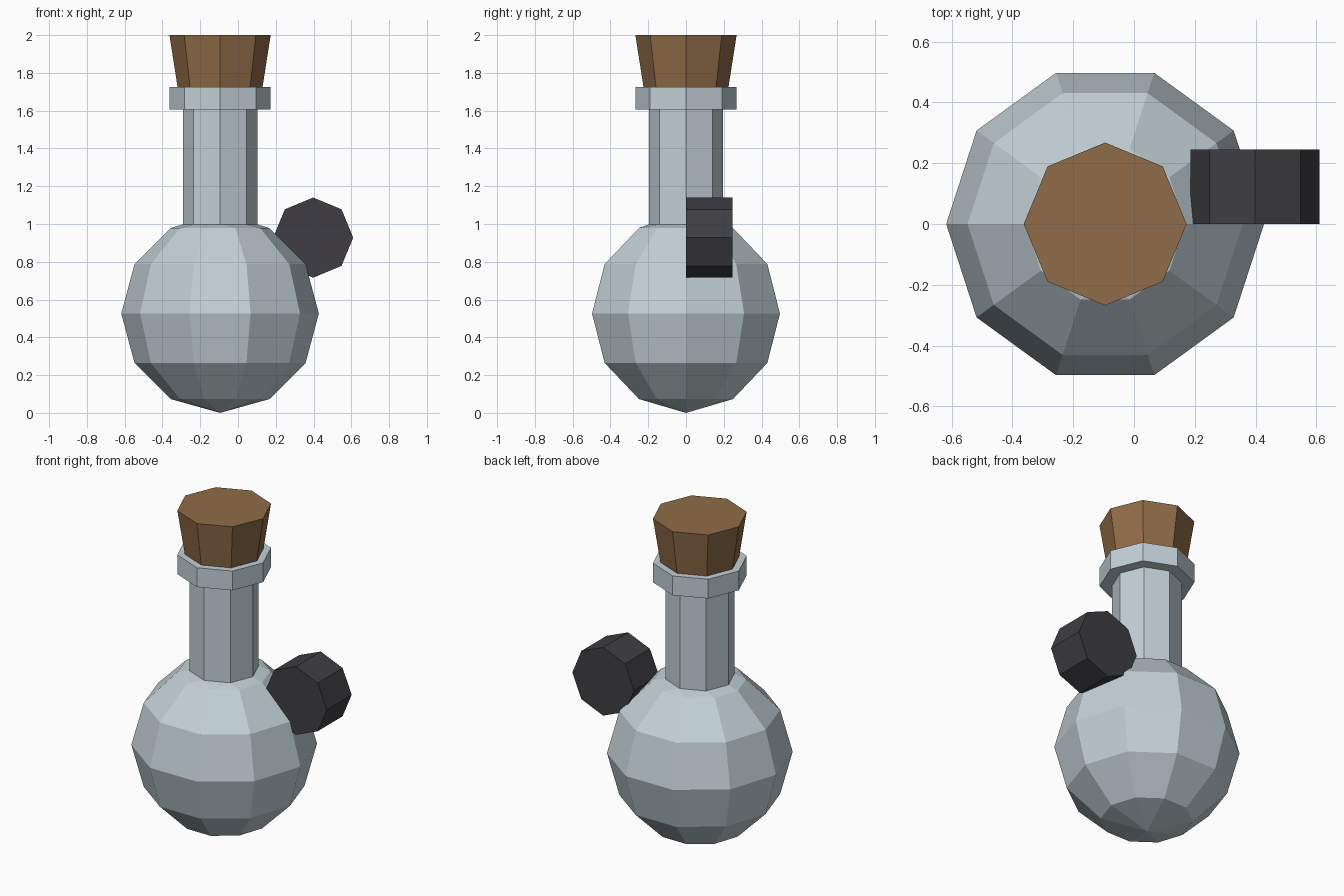
import bpy, bmesh
from math import sin, cos, pi

if "Cube" in bpy.data.objects:
    bpy.data.objects.remove(bpy.data.objects["Cube"])

CX = -0.095  # bottle axis


def ring(bm, n, r, z):
    return [bm.verts.new((r * cos(2 * pi * i / n), r * sin(2 * pi * i / n), z))
            for i in range(n)]


def skin(bm, a, b):
    n = len(a)
    for i in range(n):
        j = (i + 1) % n
        bm.faces.new((a[i], a[j], b[j], b[i]))


def stack(bm, n, profile):
    rings = [ring(bm, n, r, z) for r, z in profile]
    for a, b in zip(rings, rings[1:]):
        skin(bm, a, b)
    return rings


def loop_edges(bm, verts):
    return [bm.edges.get((verts[i - 1], verts[i])) for i in range(len(verts))]


def finish(bm, name, color, location):
    bmesh.ops.recalc_face_normals(bm, faces=bm.faces[:])
    mesh = bpy.data.meshes.new(name)
    bm.to_mesh(mesh)
    bm.free()
    mat = bpy.data.materials.new(name + "_material")
    mat.diffuse_color = (*color, 1)
    mat.use_nodes = True
    mat.node_tree.nodes["Principled BSDF"].inputs["Base Color"].default_value = mat.diffuse_color
    mesh.materials.append(mat)
    obj = bpy.data.objects.new(name, mesh)
    obj.location = location
    bpy.context.collection.objects.link(obj)
    return obj


# Glass bottle: ten-sided round body
bm = bmesh.new()
R, ZC = 0.523, 0.526
body = stack(bm, 10, [(R * sin(k * pi / 6), ZC - R * cos(k * pi / 6)) for k in range(1, 6)])
pole = bm.verts.new((0, 0, 0))
for i in range(10):
    bm.faces.new((pole, body[0][(i + 1) % 10], body[0][i]))

# Eight-sided neck and lip, bridged onto the shoulder
neck = stack(bm, 8, [(0.197, 0.998), (0.197, 1.605), (0.268, 1.605), (0.268, 1.725)])
bm.faces.new(neck[-1])
bmesh.ops.bridge_loops(bm, edges=loop_edges(bm, body[-1]) + loop_edges(bm, neck[0]))
finish(bm, "bottle", (0.54, 0.63, 0.67), (CX, 0, 0))

# Tapered cork
bm = bmesh.new()
cork = stack(bm, 8, [(0.221, 1.70), (0.268, 2.0)])
bm.faces.new(cork[0])
bm.faces.new(cork[-1])
finish(bm, "cork", (0.28, 0.15, 0.065), (CX, 0, 0))

# Dark octagonal knob on the shoulder, axis along y
bm = bmesh.new()
knob = stack(bm, 8, [(0.212, 0), (0.212, 0.245)])
bm.faces.new(knob[0])
bm.faces.new(knob[-1])
obj = finish(bm, "side_knob", (0.05, 0.048, 0.055), (0.398, 0, 0.928))
obj.rotation_euler = (-pi / 2, 0, 0)
